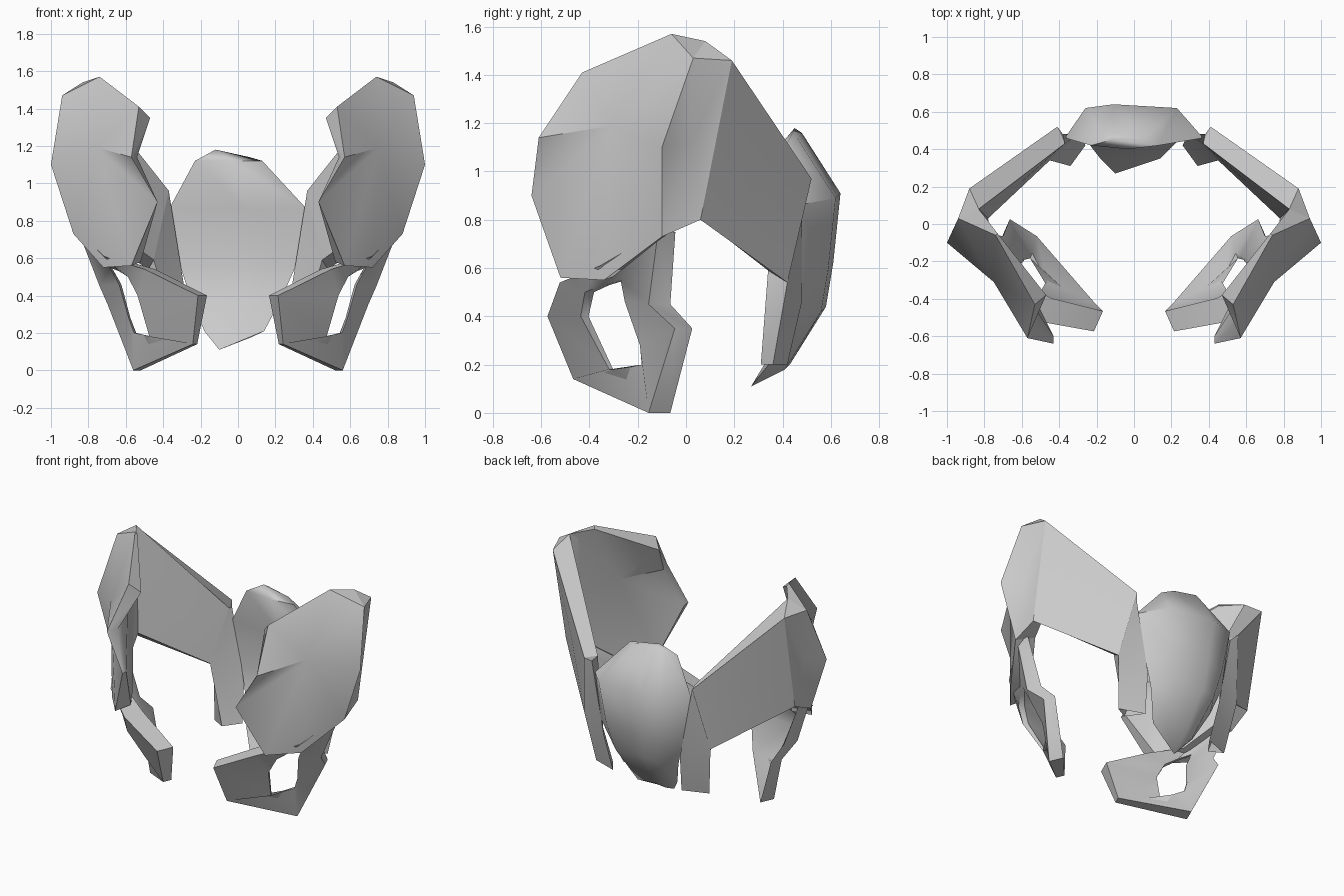
import bpy, bmesh
from mathutils import Vector

cube = bpy.data.objects.get("Cube")
if cube:
    bpy.data.objects.remove(cube, do_unlink=True)

GREY = (0.6, 0.6, 0.6, 1.0)
bone = bpy.data.materials.new("bone_grey")
bone.use_nodes = True
bone.diffuse_color = GREY
bone.node_tree.nodes["Principled BSDF"].inputs["Base Color"].default_value = GREY


def finish(name, bm, mirrored=True):
    """Turn a bmesh into a shaded object, mirrored across x when asked."""
    bmesh.ops.remove_doubles(bm, verts=bm.verts, dist=0.001)
    bmesh.ops.recalc_face_normals(bm, faces=bm.faces)
    mesh = bpy.data.meshes.new(name)
    bm.to_mesh(mesh)
    bm.free()
    mesh.materials.append(bone)
    obj = bpy.data.objects.new(name, mesh)
    bpy.context.collection.objects.link(obj)
    if mirrored:
        mod = obj.modifiers.new("Mirror", 'MIRROR')
        mod.use_mirror_merge = False
    bpy.ops.object.select_all(action='DESELECT')
    obj.select_set(True)
    bpy.context.view_layer.objects.active = obj
    bpy.ops.object.shade_smooth_by_angle(angle=0.8)


def fan(bm, ring, centre):
    tip = bm.verts.new(centre)
    for a, b in zip(ring, ring[1:] + ring[:1]):
        bm.faces.new((a, b, tip))


def bridge(bm, r1, r2):
    n = len(r1)
    for i in range(n):
        j = (i + 1) % n
        bm.faces.new((r1[i], r1[j], r2[j], r2[i]))


def middle(ring):
    return sum((Vector(p) for p in ring), Vector()) / len(ring)


def loft(name, rings, start=None, end=None, closed=False, mirrored=True):
    """Skin a row of rings, fanned to a point at each end or joined in a loop."""
    bm = bmesh.new()
    loops = [[bm.verts.new(p) for p in ring] for ring in rings]
    for r1, r2 in zip(loops, loops[1:]):
        bridge(bm, r1, r2)
    if closed:
        bridge(bm, loops[-1], loops[0])
    else:
        fan(bm, loops[0], start or middle(rings[0]))
        fan(bm, loops[-1], end or middle(rings[-1]))
    finish(name, bm, mirrored)


# Front half of each hip blade: outer outline with a bulge, thinner inner outline
outer = [(.94, .03, 1.47), (1, -.1, 1.1), (.88, -.1, .73), (.72, -.34, .55),
         (.57, -.52, .56), (.43, -.64, .9), (.57, -.61, 1.14),
         (.53, -.43, 1.41), (.74, -.06, 1.57)]
inner = [(.83, .08, 1.54), (.79, .01, 1.1), (.77, -.04, .76), (.62, -.26, .58),
         (.52, -.42, .58), (.43, -.6, .9), (.54, -.53, 1.14),
         (.47, -.38, 1.35), (.73, -.05, 1.55)]
loft("hip_blade_front", [outer, inner], (.75, -.31, 1.19), (.67, -.24, 1.15))

# Rounded corner between the two halves of each blade
loft("hip_blade_corner", [
    [(.94, .03, 1.47), (.88, .19, 1.46), (.87, .06, .8), (.88, -.1, .73),
     (1, -.1, 1.1)],
    [(.8, .03, 1.545), (.83, .08, 1.54), (.78, .03, .83), (.77, -.04, .76),
     (.79, .01, 1.1)],
])

# Rear half of each hip blade
loft("hip_blade_rear", [
    [(.88, .19, 1.46), (.41, .52, .97), (.48, .42, .54), (.87, .06, .8)],
    [(.83, .08, 1.54), (.37, .43, .96), (.45, .34, .59), (.78, .03, .83)],
])

# Post hanging from the rear corner of each blade
loft("rear_post", [
    [(.41, .52, .97), (.37, .43, .96), (.38, .48, .94)],
    [(.48, .42, .54), (.45, .34, .59), (.29, .48, .46)],
    [(.43, .36, .2), (.34, .31, .2), (.26, .42, .2)],
], end=(.34, .37, .28))

# Lower ring around the opening: outer edge, hole edge and half thickness
sections = [
    ((.84, -.08, .75), (.68, -.26, .55), .04),
    ((.72, -.11, .45), (.63, -.24, .46), .05),
    ((.68, -.01, .35), (.58, -.18, .28), .04),
    ((.54, -.11, 0), (.55, -.17, .2), .05),
    ((.23, -.44, .14), (.47, -.31, .18), .03),
    ((.19, -.52, .4), (.53, -.42, .4), .06),
    ((.47, -.46, .54), (.58, -.4, .5), .07),
    ((.7, -.31, .61), (.63, -.33, .53), .05),
]
across = Vector((.4, -.9, 0))
rings = []
for edge, hole, half in sections:
    edge, hole, off = Vector(edge), Vector(hole), across * half
    rim = off * .3
    rings.append([edge + off, edge - off, hole - rim, hole + rim])
loft("lower_ring", rings, closed=True)

# Tail wedge: centre x, half width, front y, back y, side z, back z
levels = [
    (-.05, .18, .4, .48, 1.12, 1.16),
    (0, .37, .44, .64, .86, .91),
    (0, .31, .46, .61, .56, .62),
    (-.01, .24, .42, .58, .38, .44),
    (-.02, .16, .33, .43, .21, .2),
]
wedge = []
for cx, w, front, back, z, zb in levels:
    side = front + .02
    wedge.append([(cx - w, side, z), (cx + .1 * w, front, z),
                  (cx + w, side, z), (cx + .62 * w, back - .02, zb - .02),
                  (cx - .3 * w, back, zb), (cx - .7 * w, back - .02, zb - .02)])
loft("tail_wedge", wedge, (-.12, .45, 1.18), (-.1, .27, .11), mirrored=False)
